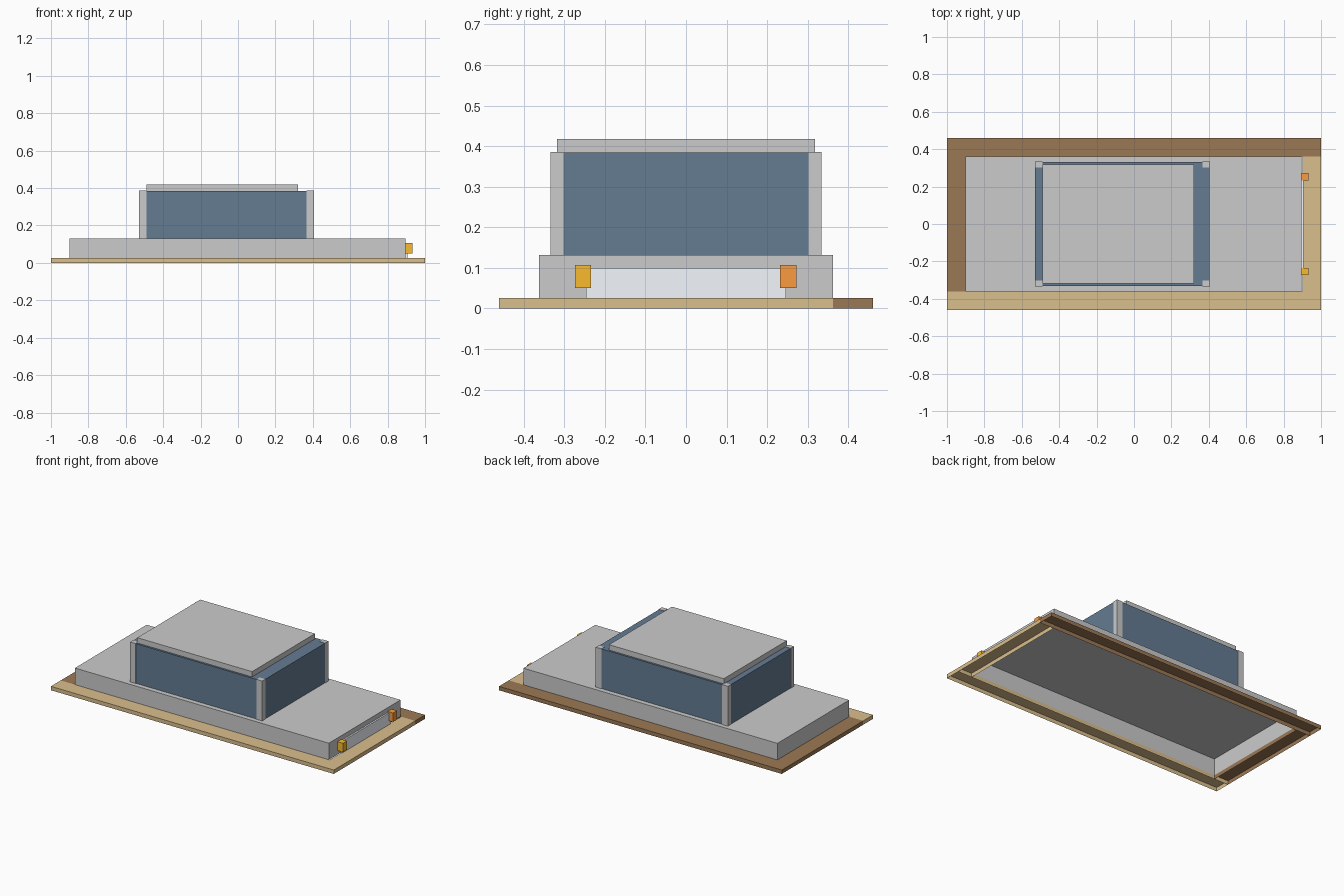
import bpy, bmesh

if "Cube" in bpy.data.objects:
    bpy.data.objects.remove(bpy.data.objects["Cube"])

def material(name, rgb):
    m = bpy.data.materials.new(name)
    m.diffuse_color = (*rgb, 1)
    m.use_nodes = True
    m.node_tree.nodes["Principled BSDF"].inputs["Base Color"].default_value = m.diffuse_color
    return m

TAN = material("light_wood", (0.70, 0.52, 0.27))
BROWN = material("dark_wood", (0.33, 0.19, 0.09))
GLASS = material("dark_glass", (0.13, 0.20, 0.29))
PALE = material("pale_metal", (0.90, 0.94, 1.0))
AMBER = material("amber", (0.95, 0.50, 0.03))
ORANGE = material("orange", (0.95, 0.33, 0.05))

def box(name, x, y, z, mat=None, open_bottom=False):
    """Box from (min, max) ranges, optionally without its bottom face."""
    bm = bmesh.new()
    bmesh.ops.create_cube(bm, size=1)
    for v in bm.verts:
        v.co = [r[0] if c < 0 else r[1] for c, r in zip(v.co, (x, y, z))]
    if open_bottom:
        bm.normal_update()
        low = [f for f in bm.faces if f.normal.z < -0.5]
        bmesh.ops.delete(bm, geom=low, context='FACES_ONLY')
    me = bpy.data.meshes.new(name)
    bm.to_mesh(me)
    bm.free()
    ob = bpy.data.objects.new(name, me)
    bpy.context.collection.objects.link(ob)
    if mat:
        me.materials.append(mat)
    return ob

# Border boards, hollow underneath
BZ = (0, 0.025)
box("front_board", (-1, 1), (-0.461, -0.362), BZ, TAN, True)
box("back_board", (-1, 1), (0.362, 0.461), BZ, BROWN, True)
box("left_board", (-1, -0.9), (-0.362, 0.362), BZ, BROWN, True)
box("right_board", (0.9, 1), (-0.362, 0.362), BZ, TAN, True)

# Hollow lower body with end plate
box("body", (-0.9, 0.896), (-0.362, 0.362), (0.025, 0.131), None, True)
box("end_plate", (0.886, 0.906), (-0.246, 0.246), (0.025, 0.1), PALE, True)

# Lamps at the right end
for name, y, mat in (("front_lamp", -0.254, AMBER), ("back_lamp", 0.252, ORANGE)):
    box(name, (0.892, 0.934), (y - 0.02, y + 0.02), (0.05, 0.107), mat)

# Cabin glass, slightly proud corner pillars, roof
box("cabin_glass", (-0.528, 0.403), (-0.331, 0.331), (0.131, 0.384), GLASS)
for xn, x in (("left", (-0.53, -0.49)), ("right", (0.365, 0.405))):
    for yn, y in (("front", (-0.334, -0.302)), ("back", (0.302, 0.334))):
        box(f"{yn}_{xn}_pillar", x, y, (0.131, 0.386))
box("roof", (-0.49, 0.322), (-0.318, 0.318), (0.384, 0.418))
